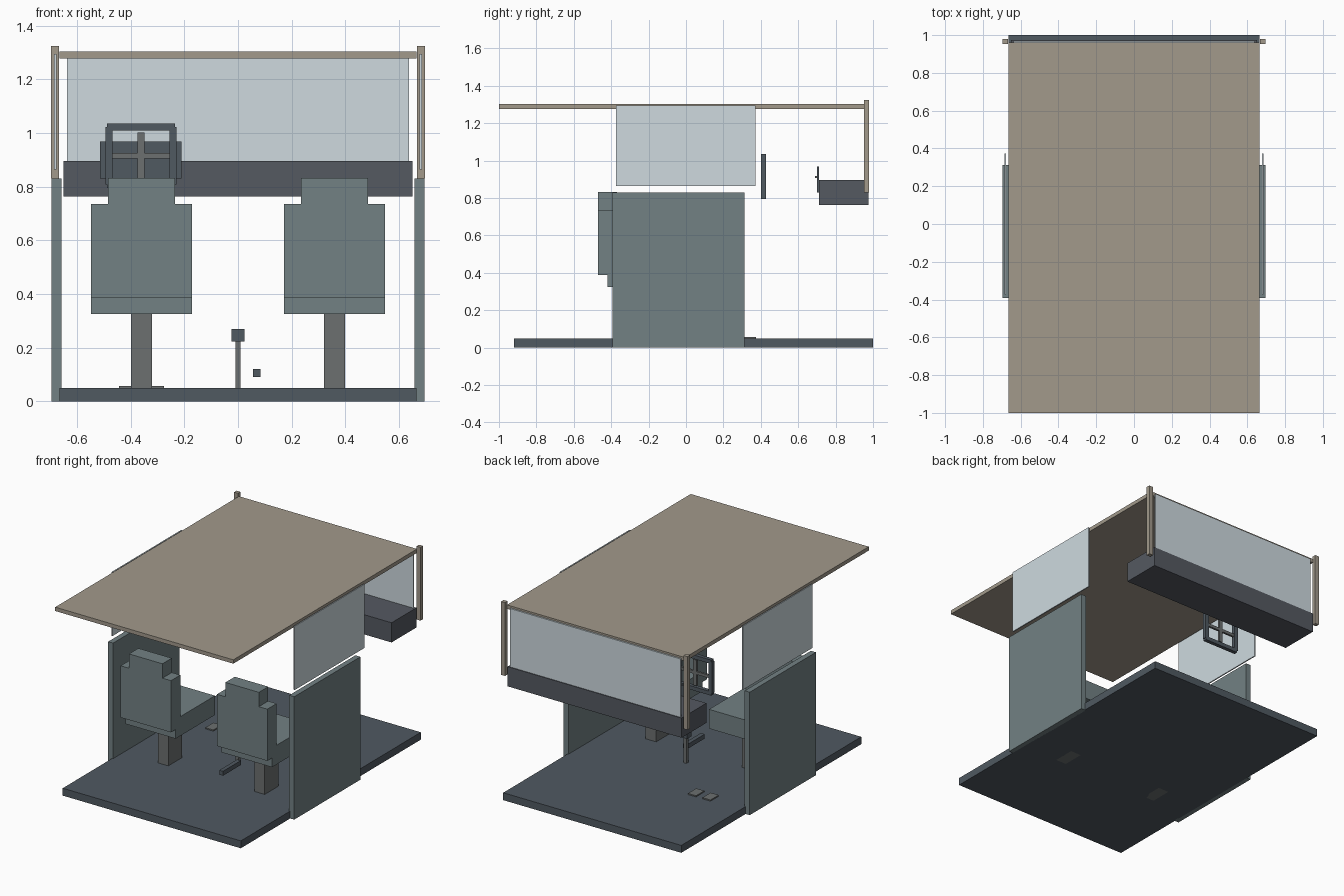
import bpy, bmesh
from mathutils import Vector

if "Cube" in bpy.data.objects:
    bpy.data.objects.remove(bpy.data.objects["Cube"])


def material(name, rgb, alpha=1.0):
    m = bpy.data.materials.new(name)
    m.diffuse_color = (*rgb, alpha)
    m.use_nodes = True
    m.node_tree.nodes["Principled BSDF"].inputs["Base Color"].default_value = m.diffuse_color
    return m


TAN = material("tan_trim", (0.36, 0.32, 0.26))
TEAL = material("grey_green_panel", (0.17, 0.22, 0.23))
DARK = material("dark_plastic", (0.08, 0.10, 0.12))
DASH = material("dash_grey", (0.09, 0.10, 0.12))
STEEL = material("steel", (0.15, 0.16, 0.16))
GLASS = material("glass", (0.62, 0.70, 0.74))


def box(name, x, y, z, mat):
    """Box from (min, max) ranges along each axis."""
    lo, hi = Vector((x[0], y[0], z[0])), Vector((x[1], y[1], z[1]))
    bm = bmesh.new()
    bmesh.ops.create_cube(bm, size=1)
    bmesh.ops.scale(bm, vec=hi - lo, verts=bm.verts)
    bmesh.ops.translate(bm, vec=(lo + hi) / 2, verts=bm.verts)
    mesh = bpy.data.meshes.new(name)
    bm.to_mesh(mesh)
    bm.free()
    mesh.materials.append(mat)
    ob = bpy.data.objects.new(name, mesh)
    bpy.context.collection.objects.link(ob)
    return ob


def around(c, half):
    return (c - half, c + half)


# Floor, roof, windscreen and dashboard
box("floor", (-0.665, 0.665), (-0.92, 1.0), (0, 0.05), DARK)
box("roof", (-0.665, 0.665), (-1.0, 0.96), (1.277, 1.303), TAN)
box("windscreen", (-0.637, 0.637), (0.96, 0.97), (0.87, 1.29), GLASS)
box("dashboard", (-0.65, 0.65), (0.71, 0.975), (0.763, 0.896), DASH)
box("instrument_panel", (-0.515, -0.21), (0.70, 0.712), (0.83, 0.968), DARK)
box("gauge_strip", (-0.44, -0.28), (0.69, 0.70), (0.907, 0.917), STEEL)

# Parts repeated on both sides
for side, s in (("left", -1), ("right", 1)):
    def span(a, b):
        return tuple(sorted((s * a, s * b)))

    box(side + "_door", span(0.658, 0.695), (-0.393, 0.313), (0, 0.83), TEAL)
    box(side + "_door_glass", span(0.677, 0.685), (-0.373, 0.372), (0.865, 1.295), GLASS)
    box(side + "_pillar", span(0.667, 0.696), (0.952, 0.979), (0.83, 1.325), TAN)

    # Seat on its pedestal
    c = s * 0.36
    box(side + "_seat_post", around(c, 0.039), (-0.285, -0.14), (0, 0.33), STEEL)
    box(side + "_seat_cushion", around(c, 0.188), (-0.42, 0.0), (0.325, 0.455), TEAL)
    box(side + "_seat_back", around(c, 0.188), (-0.47, -0.37), (0.387, 0.736), TEAL)
    box(side + "_headrest", around(c, 0.125), (-0.47, -0.37), (0.736, 0.833), TEAL)

# Steering wheel: square rim with crossed spokes
wx, wz, rim_y = -0.361, 0.915, (0.402, 0.428)
for name, d in (("lower", -1), ("upper", 1)):
    box("wheel_rim_" + name, around(wx, 0.127), rim_y, around(wz + d * 0.107, 0.013), DARK)
for name, d in (("left", -1), ("right", 1)):
    box("wheel_rim_" + name, around(wx + d * 0.119, 0.013), rim_y, around(wz, 0.107), DARK)
box("wheel_spoke_horizontal", around(wx, 0.106), (0.408, 0.422), around(wz, 0.01), STEEL)
box("wheel_spoke_vertical", around(wx, 0.013), (0.408, 0.422), around(wz, 0.087), STEEL)

# Gear lever, hand brake and pedals
box("gear_lever", (-0.01, 0.01), (-0.01, 0.01), (0, 0.23), STEEL)
box("gear_knob", (-0.024, 0.024), (-0.024, 0.024), (0.224, 0.27), DARK)
box("hand_brake", (0.056, 0.084), (-0.28, -0.09), (0.09, 0.12), DARK)
for name, px in (("clutch", -0.414), ("brake", -0.306)):
    box(name + "_pedal", around(px, 0.03), (0.285, 0.373), (0.045, 0.058), STEEL)
